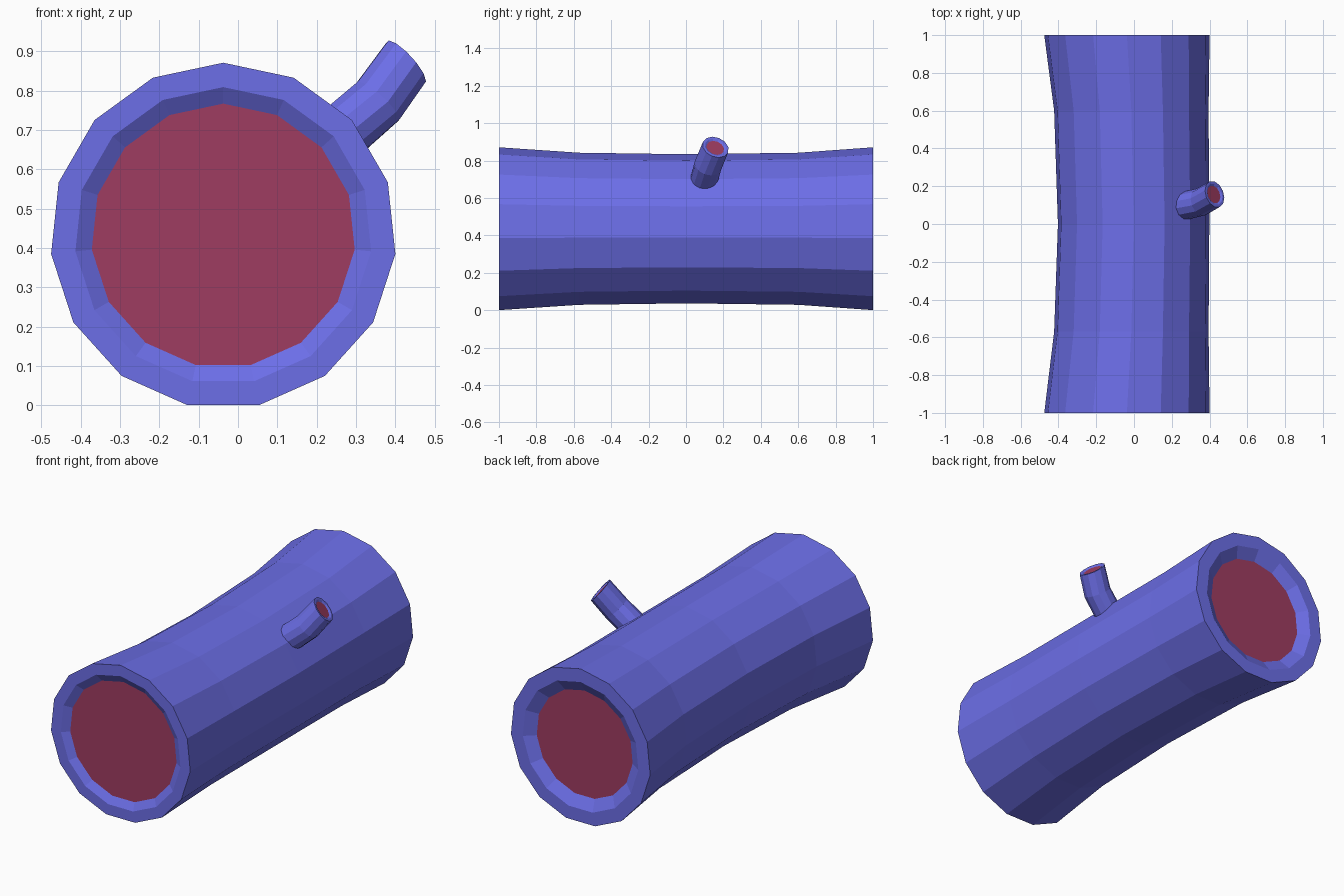
import bpy, bmesh, math
from mathutils import Vector

if "Cube" in bpy.data.objects:
    bpy.data.objects.remove(bpy.data.objects["Cube"])


def material(name, rgb):
    m = bpy.data.materials.new(name)
    m.diffuse_color = (*rgb, 1)
    m.use_nodes = True
    m.node_tree.nodes["Principled BSDF"].inputs["Base Color"].default_value = m.diffuse_color
    return m


bark = material("bark", (0.15, 0.156, 0.80))
wood = material("cut_wood", (0.345, 0.045, 0.12))


def tube(name, rings, sides, cut_ends):
    """Loft rings of (centre, axis, radius); cut_ends: material slot of each end cap."""
    bm = bmesh.new()
    loops = []
    for centre, axis, radius in rings:
        axis = Vector(axis).normalized()
        up = Vector((0, 0, 1))
        v = (up - axis * up.dot(axis)).normalized()
        u = v.cross(axis)
        loop = []
        for i in range(sides):
            a = math.tau * i / sides
            offset = (v * math.cos(a) + u * math.sin(a)) * radius
            loop.append(bm.verts.new(Vector(centre) + offset))
        loops.append(loop)
    for a, b in zip(loops, loops[1:]):
        for i in range(sides):
            j = (i + 1) % sides
            bm.faces.new((a[i], a[j], b[j], b[i]))
    for loop, slot in zip((loops[0], loops[-1]), cut_ends):
        bm.faces.new(loop).material_index = slot
    bmesh.ops.recalc_face_normals(bm, faces=bm.faces[:])
    mesh = bpy.data.meshes.new(name)
    bm.to_mesh(mesh)
    bm.free()
    mesh.materials.append(bark)
    mesh.materials.append(wood)
    ob = bpy.data.objects.new(name, mesh)
    bpy.context.collection.objects.link(ob)
    return ob


# Trunk with recessed cut ends: (x centre, y, radius), waisted and slightly bowed
END_X, Z = -0.0375, 0.431
profile = [
    (END_X, -0.975, 0.336), (END_X, -1, 0.378), (END_X, -1, 0.440),
    (-0.014, -0.57, 0.411), (-0.002, 0, 0.403), (-0.014, 0.60, 0.411),
    (END_X, 1, 0.440), (END_X, 1, 0.365), (END_X, 0.963, 0.303),
]
tube("log_trunk", [((x, y, Z), (0, 1, 0), r) for x, y, r in profile], 15, (1, 1))

# Bent branch stub with a recessed cut end, rooted inside the trunk
root = Vector((0.22, 0.085, 0.655))
bend = Vector((0.355, 0.117, 0.772))
tip = Vector((0.427, 0.158, 0.872))
d1, d2 = (bend - root).normalized(), (tip - bend).normalized()
cut = Vector((0.105, 0.04, 0.095)).normalized()
tube("branch_stub", [
    (root, d1, 0.075), (bend, d1 + d2, 0.074), (tip, cut, 0.073),
    (tip, cut, 0.059), (tip - cut * 0.006, cut, 0.049),
], 12, (0, 1))
